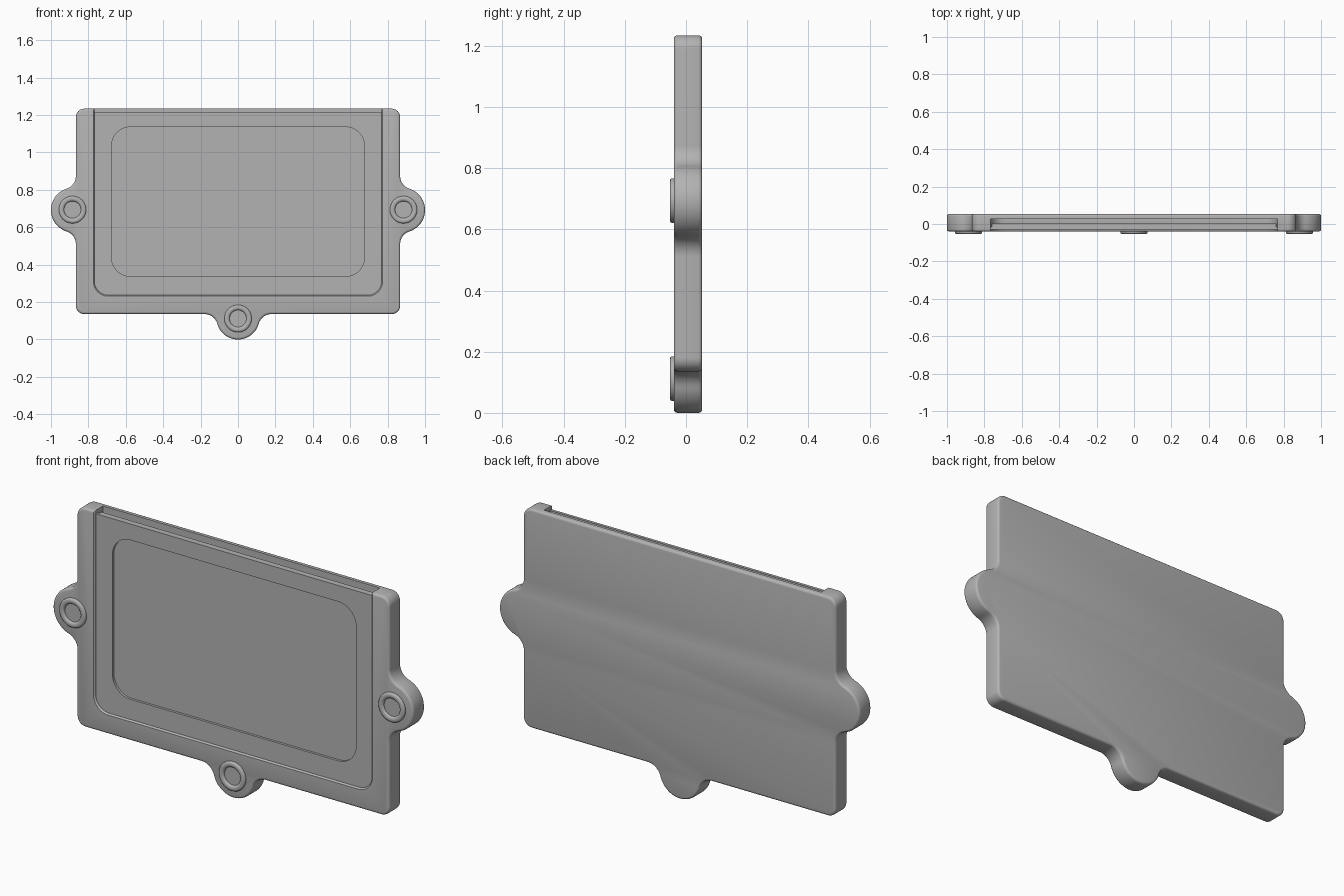
import bpy, bmesh, math

if "Cube" in bpy.data.objects:
    bpy.data.objects.remove(bpy.data.objects["Cube"])

grey = bpy.data.materials.new("grey_metal")
grey.diffuse_color = (0.45, 0.45, 0.45, 1)
grey.use_nodes = True
grey.node_tree.nodes["Principled BSDF"].inputs["Base Color"].default_value = grey.diffuse_color


def arc(cx, cz, r, a0, a1, n=10):
    return [(cx + r * math.cos(math.radians(a0 + (a1 - a0) * k / n)),
             cz + r * math.sin(math.radians(a0 + (a1 - a0) * k / n))) for k in range(n + 1)]


def rounded_rect(w, z0, z1, r_low, r_high):
    """Outline symmetric about x = 0 with separate lower and upper corner radii."""
    half = arc(w - r_low, z0 + r_low, r_low, -90, 0) + arc(w - r_high, z1 - r_high, r_high, 0, 90)
    return half + [(-x, z) for x, z in reversed(half)]


def plate_outline(i):
    """Plate with three filleted ears, inset by i."""
    W, Z0, Z1, R, F = 0.867, 0.136, 1.234, 0.045, 0.07
    # bottom ear
    cz, r = 0.115, 0.115
    fz = Z0 - F
    fx = math.sqrt((r + F) ** 2 - (fz - cz) ** 2)
    a = math.degrees(math.atan2(fz - cz, fx))
    pts = arc(0, cz, r - i, -90, a, 16) + arc(fx, fz, F + i, a + 180, 90)
    pts += arc(W - R, Z0 + R, R - i, -90, 0)
    # side ear
    cx, cz, r = 0.88, 0.692, 0.12
    fx = W + F
    dz = math.sqrt((r + F) ** 2 - (fx - cx) ** 2)
    c = math.degrees(math.atan2(dz, fx - cx))
    pts += arc(fx, cz - dz, F + i, 180, 180 - c)
    pts += arc(cx, cz, r - i, -c, c, 28)
    pts += arc(fx, cz + dz, F + i, 180 + c, 180)
    pts += arc(W - R, Z1 - R, R - i, 0, 90)
    return pts + [(-x, z) for x, z in reversed(pts) if x > 1e-6]


def loft(name, sections):
    """Bridge matching outlines given as (points, y) and cap both ends."""
    bm = bmesh.new()
    loops = [[bm.verts.new((x, y, z)) for x, z in pts] for pts, y in sections]
    for a, b in zip(loops, loops[1:]):
        for k in range(len(a)):
            m = (k + 1) % len(a)
            bm.faces.new((a[k], a[m], b[m], b[k]))
    bm.faces.new(loops[0])
    bm.faces.new(loops[-1])
    bmesh.ops.remove_doubles(bm, verts=bm.verts, dist=1e-5)
    bmesh.ops.recalc_face_normals(bm, faces=bm.faces)
    me = bpy.data.meshes.new(name)
    bm.to_mesh(me)
    bm.free()
    me.materials.append(grey)
    ob = bpy.data.objects.new(name, me)
    bpy.context.collection.objects.link(ob)
    return ob


def select(ob):
    bpy.ops.object.select_all(action='DESELECT')
    ob.select_set(True)
    bpy.context.view_layer.objects.active = ob


def cut(ob, cutter):
    mod = ob.modifiers.new("cut", 'BOOLEAN')
    mod.operation, mod.solver, mod.object = 'DIFFERENCE', 'EXACT', cutter
    select(ob)
    bpy.ops.object.modifier_apply(modifier=mod.name)
    bpy.data.objects.remove(cutter)


# Frame body with softened edges and a pocket open at front and top
body = loft("frame_body", [(plate_outline(i), y) for i, y in (
    (0.012, -0.040), (0.006, -0.0385), (0.0015, -0.034), (0, -0.028),
    (0, 0.041), (0.0015, 0.047), (0.006, 0.0515), (0.012, 0.053))])
pocket = loft("pocket_cutter", [(rounded_rect(0.768 + o, 0.237 - o, 1.3, 0.075 + o, 0.02), y)
                                for o, y in ((0, 0.027), (0, -0.033), (0.002, -0.037),
                                             (0.006, -0.0402), (0.006, -0.06))])
cut(body, pocket)

# Front panel with a window opening
panel = loft("front_panel", [(rounded_rect(0.77, 0.234, 1.217, 0.075, 0.004), y)
                             for y in (-0.030, -0.016)])
cut(panel, loft("window_cutter", [(rounded_rect(0.676, 0.338, 1.136, 0.1, 0.1), y)
                                  for y in (-0.05, 0.0)]))

# Card behind the window
card = loft("card", [(rounded_rect(0.762, 0.24, 1.215, 0.07, 0.004), y)
                     for y in (-0.018, 0.004)])

# Ringed fasteners on the ears
parts = [body, panel, card]
for name, x, z in (("left_fastener", -0.885, 0.694), ("right_fastener", 0.885, 0.694),
                   ("bottom_fastener", 0, 0.112)):
    parts.append(loft(name, [(arc(x, z, r, 0, 360 - 7.5, 47), y) for r, y in (
        (0.073, -0.036), (0.073, -0.046), (0.071, -0.050), (0.066, -0.053), (0.056, -0.053),
        (0.050, -0.051), (0.046, -0.047), (0.045, -0.042))]))

for ob in parts:
    select(ob)
    bpy.ops.object.shade_smooth_by_angle(angle=math.radians(35))
